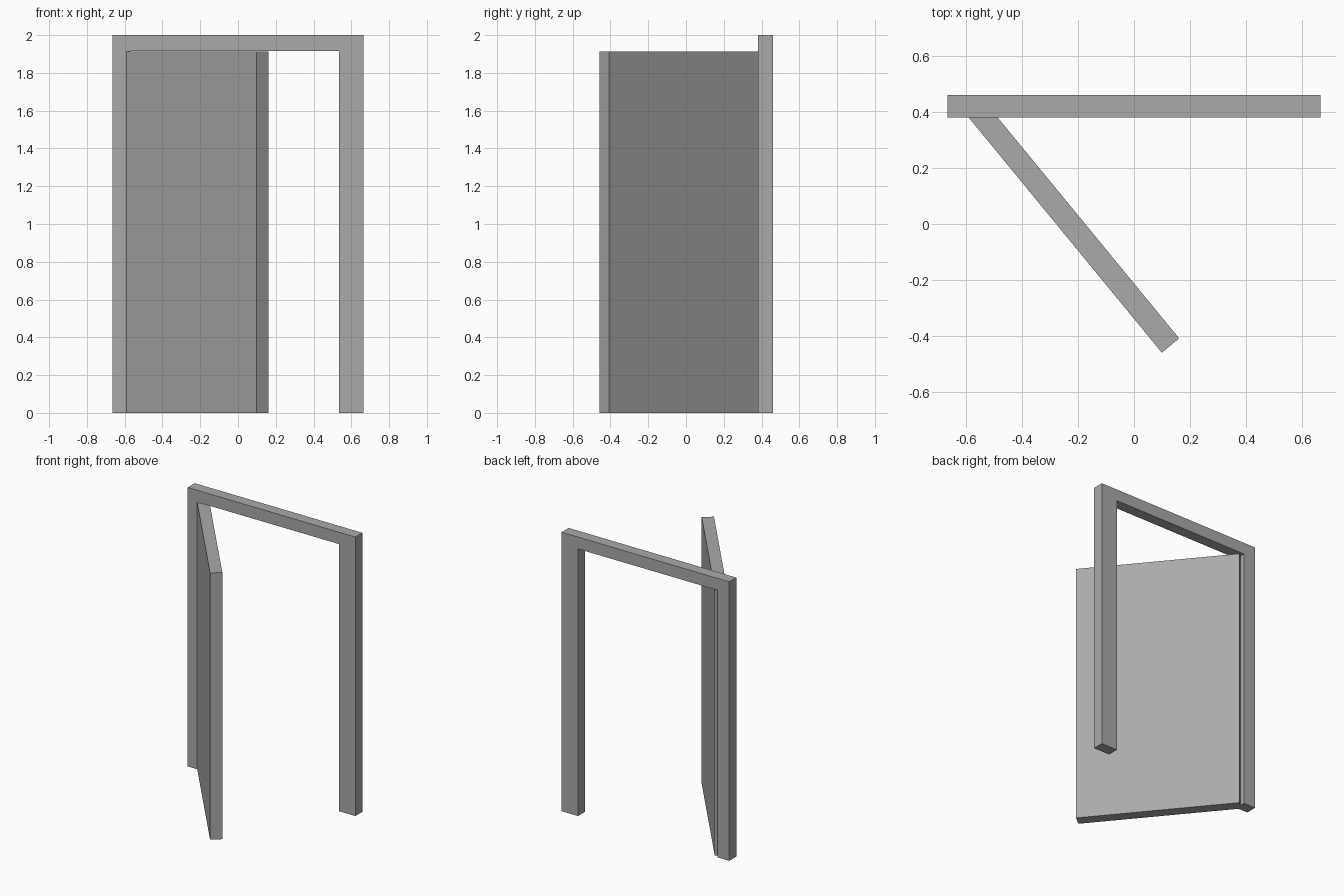
import bpy, bmesh
from math import radians, cos, sin
from mathutils import Matrix

cube = bpy.data.objects.get("Cube")
if cube:
    bpy.data.objects.remove(cube, do_unlink=True)

grey = bpy.data.materials.new("plain grey")
grey.use_nodes = True
grey.diffuse_color = (0.4, 0.4, 0.4, 1)
bsdf = next(n for n in grey.node_tree.nodes if n.type == "BSDF_PRINCIPLED")
bsdf.inputs["Base Color"].default_value = grey.diffuse_color


def extruded(name, outline, vector):
    """Solid made by sweeping a flat outline along a vector."""
    bm = bmesh.new()
    face = bm.faces.new([bm.verts.new(p) for p in outline])
    swept = bmesh.ops.extrude_face_region(bm, geom=[face])["geom"]
    bmesh.ops.translate(bm, vec=vector,
                        verts=[v for v in swept if isinstance(v, bmesh.types.BMVert)])
    bmesh.ops.recalc_face_normals(bm, faces=bm.faces)
    mesh = bpy.data.meshes.new(name)
    bm.to_mesh(mesh)
    bm.free()
    mesh.materials.append(grey)
    obj = bpy.data.objects.new(name, mesh)
    bpy.context.collection.objects.link(obj)
    return obj


# Door frame: two jambs and a lintel in one arch-shaped profile
side, top = 0.665, 2.0
hinge_x, latch_x, head_z = -0.57, 0.535, 1.915
profile = [(-side, 0), (-side, top), (side, top), (side, 0),
           (latch_x, 0), (latch_x, head_z), (hinge_x, head_z), (hinge_x, 0)]
extruded("door_frame", [(x, 0.38, z) for x, z in profile], (0, 0.08, 0))

# Door leaf, swung open towards the front and measured from its free edge
length, half, height = 1.105, 0.04, 1.912
leaf = [(-length, -half, 0), (0, -half, 0), (0, half, 0), (-length, half, 0)]
door = extruded("door_leaf", leaf, (0, 0, height))
door.matrix_world = Matrix.Translation((0.13, -0.433, 0)) @ Matrix.Rotation(radians(-50.6), 4, "Z")
